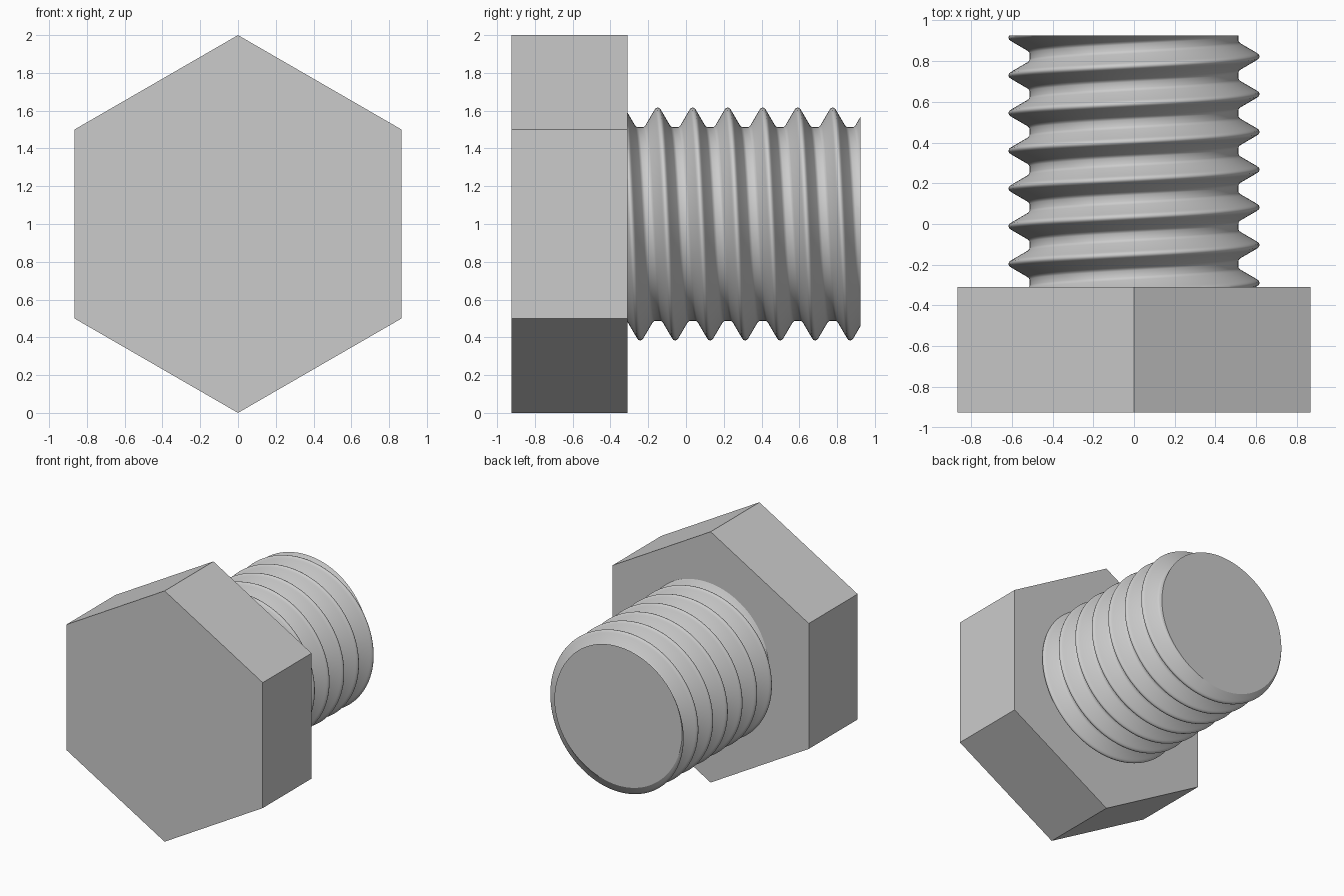
import bpy, bmesh, math

cube = bpy.data.objects.get("Cube")
if cube:
    bpy.data.objects.remove(cube, do_unlink=True)

FRONT, SEAT, TIP = -0.925, -0.31, 0.925   # positions along y
AXIS_Z = 1.0
PITCH = 0.1853
SEGMENTS = 128

steel = bpy.data.materials.new("grey steel")
steel.use_nodes = True
colour = (0.6, 0.6, 0.6, 1)
steel.diffuse_color = colour
steel.node_tree.nodes["Principled BSDF"].inputs["Base Color"].default_value = colour

# Hexagonal head, one corner pointing up
bpy.ops.mesh.primitive_cylinder_add(
    vertices=6, radius=1, depth=SEAT - FRONT,
    location=(0, (FRONT + SEAT) / 2, AXIS_Z), rotation=(math.pi / 2, 0, 0))
head = bpy.context.object
head.name = "hex_head"
head.data.materials.append(steel)

# Thread profile over one pitch: (distance from crest, radius)
half = [(0.009, 0.614), (0.016, 0.604), (0.022, 0.594),
        (0.062, 0.525), (0.070, 0.516), (0.078, 0.513)]
profile = [(-d, r) for d, r in reversed(half)] + [(0, 0.617)] + half

# Sweep the profile as one continuous helix, longer than needed
bm = bmesh.new()
turns = range(-3, 8)
rows = []
for turn in turns:
    for d, r in profile:
        row = []
        for i in range(SEGMENTS):
            a = math.tau * i / SEGMENTS
            y = 0.823 - PITCH * (5 - turn + i / SEGMENTS) + d
            row.append(bm.verts.new((r * math.cos(a), y, AXIS_Z + r * math.sin(a))))
        rows.append(row)

step = len(profile)
for k in range(len(rows) - 1):
    for i in range(SEGMENTS):
        if i < SEGMENTS - 1:
            right0, right1 = rows[k][i + 1], rows[k + 1][i + 1]
        elif k >= step:
            # after a full turn the helix meets the previous thread
            right0, right1 = rows[k - step][0], rows[k - step + 1][0]
        else:
            continue
        bm.faces.new((rows[k][i], rows[k + 1][i], right1, right0))
for face in bm.faces:
    face.smooth = True

# Trim both ends flat and cap them with sharp rims
for y, side in ((SEAT, -1), (TIP, 1)):
    cut = bmesh.ops.bisect_plane(
        bm, geom=bm.verts[:] + bm.edges[:] + bm.faces[:], dist=1e-6,
        plane_co=(0, y, 0), plane_no=(0, side, 0), clear_outer=True)
    rim = [e for e in cut["geom_cut"]
           if isinstance(e, bmesh.types.BMEdge) and e.is_boundary]
    for edge in rim:
        edge.smooth = False
    for face in bmesh.ops.edgeloop_fill(bm, edges=rim)["faces"]:
        face.smooth = False
bmesh.ops.recalc_face_normals(bm, faces=bm.faces[:])

mesh = bpy.data.meshes.new("threaded_shank")
bm.to_mesh(mesh)
bm.free()
mesh.materials.append(steel)
shank = bpy.data.objects.new("threaded_shank", mesh)
bpy.context.collection.objects.link(shank)
